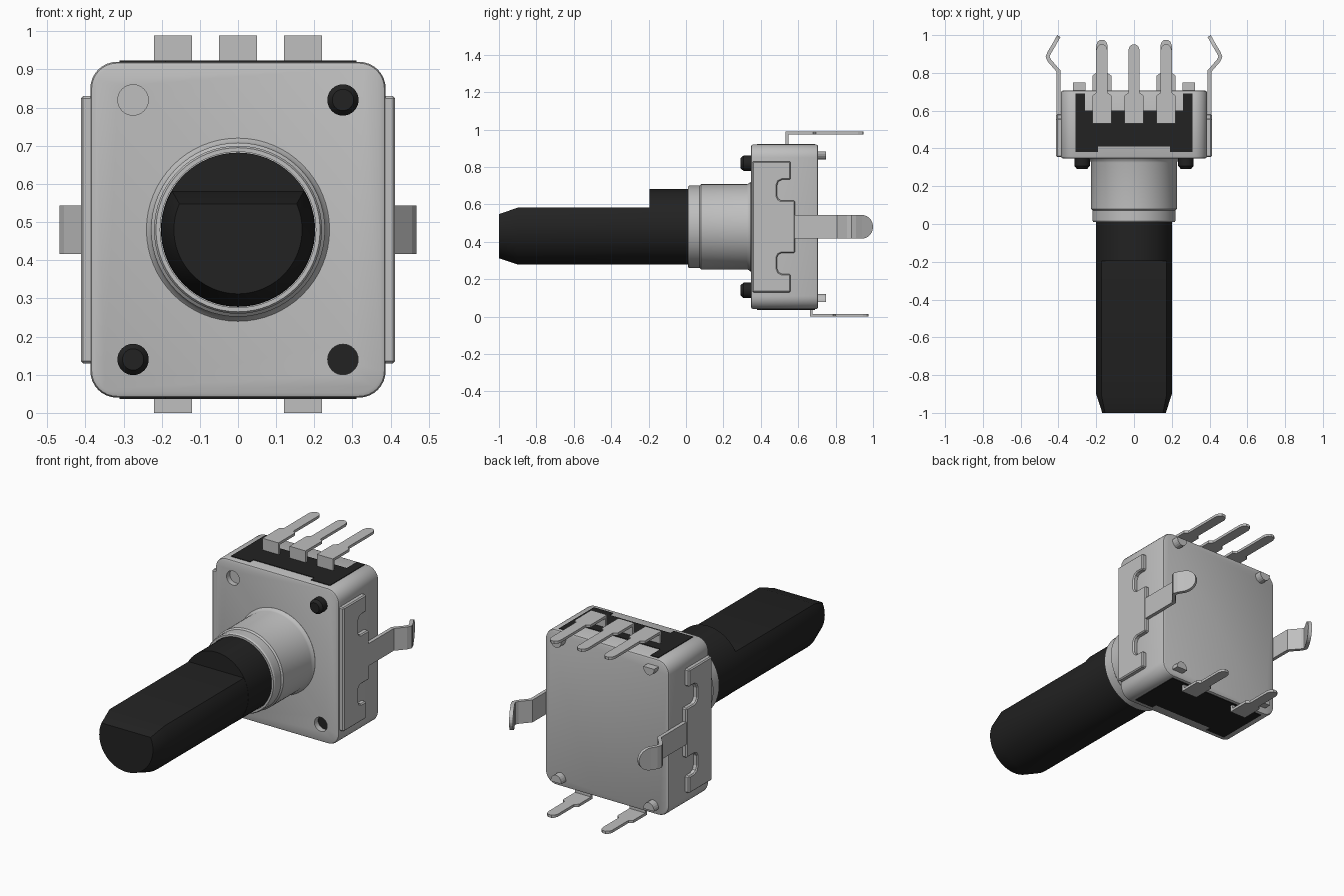
import bpy, bmesh
from math import sin, cos, asin, pi, sqrt

old = bpy.data.objects.get("Cube")
if old:
    bpy.data.objects.remove(old, do_unlink=True)


def material(name, value):
    m = bpy.data.materials.new(name)
    m.use_nodes = True
    col = (value, value, value, 1)
    m.diffuse_color = col
    m.node_tree.nodes["Principled BSDF"].inputs["Base Color"].default_value = col
    return m


METAL = material("grey metal", 0.52)
BLACK = material("black plastic", 0.016)
CZ = 0.48          # height of the shaft axis


def finish(name, bm, mat):
    bmesh.ops.recalc_face_normals(bm, faces=bm.faces)
    me = bpy.data.meshes.new(name)
    bm.to_mesh(me)
    bm.free()
    me.materials.append(mat)
    ob = bpy.data.objects.new(name, me)
    bpy.context.collection.objects.link(ob)
    return ob


def smooth(ob):
    bpy.ops.object.select_all(action='DESELECT')
    ob.select_set(True)
    bpy.context.view_layer.objects.active = ob
    bpy.ops.object.shade_smooth_by_angle(angle=0.55)


def loft(name, rings, mat, caps=True):
    """Skin a list of closed rings that have equal point counts."""
    bm = bmesh.new()
    vs = [[bm.verts.new(p) for p in r] for r in rings]
    n = len(rings[0])
    for a, b in zip(vs, vs[1:]):
        for i in range(n):
            j = (i + 1) % n
            bm.faces.new((a[i], a[j], b[j], b[i]))
    if caps:
        bm.faces.new(vs[0])
        bm.faces.new(vs[-1])
    return finish(name, bm, mat)


def prism(name, pts, axis, a, b, mat):
    """Extrude a 2D outline between a and b along an axis."""
    place = {'x': lambda u, v, t: (t, u, v),
             'y': lambda u, v, t: (u, t, v),
             'z': lambda u, v, t: (u, v, t)}[axis]
    return loft(name, [[place(u, v, t) for u, v in pts] for t in (a, b)], mat)


def turned(name, profile, mat, x=0, z=CZ, n=64, caps=True):
    """Turn a (y, radius) profile about an axis parallel to y."""
    rings = [[(x + r * cos(2 * pi * i / n), y, z + r * sin(2 * pi * i / n))
              for i in range(n)] for y, r in profile]
    ob = loft(name, rings, mat, caps)
    smooth(ob)
    return ob


def ribbon(name, path, place, thickness):
    """Bent sheet strip: path of (y, offset, half width)."""
    bm = bmesh.new()
    rows = [[bm.verts.new(place(y, o, s * w)) for s in (-1, 1)] for y, o, w in path]
    for a, b in zip(rows, rows[1:]):
        bm.faces.new((a[0], a[1], b[1], b[0]))
    ob = finish(name, bm, METAL)
    mod = ob.modifiers.new("thickness", 'SOLIDIFY')
    mod.thickness = thickness
    mod.offset = 0
    mod.use_even_offset = True
    return ob


def apply_modifiers(ob):
    bpy.context.view_layer.update()
    ev = ob.evaluated_get(bpy.context.evaluated_depsgraph_get())
    me = bpy.data.meshes.new_from_object(ev)
    ob.modifiers.clear()
    ob.data = me


# Housing: rounded square block with softened rims
R = 0.07
outline = []
for k, (sx, sz) in enumerate([(1, 1), (-1, 1), (-1, -1), (1, -1)]):
    for i in range(9):
        a = (k + i / 8) * pi / 2
        outline.append((sx * (0.387 - R) + R * cos(a), CZ + sz * (0.44 - R) + R * sin(a)))
housing = prism("housing", outline, 'y', 0.347, 0.707, METAL)
bev = housing.modifiers.new("rim", 'BEVEL')
bev.width = 0.012
bev.segments = 2
bev.limit_method = 'ANGLE'
bev.angle_limit = 0.8
apply_modifiers(housing)

# Front rivet holes, one with a black floor
for x, z, depth in ((-0.275, 0.82, 0.03), (0.275, 0.14, 0.04)):
    cutter = turned("hole_cutter", [(0.3, 0.04), (0.347 + depth, 0.04)], METAL, x, z, 32)
    cut = housing.modifiers.new("hole", 'BOOLEAN')
    cut.operation = 'DIFFERENCE'
    cut.solver = 'EXACT'
    cut.object = cutter
    apply_modifiers(housing)
    bpy.data.objects.remove(cutter, do_unlink=True)
smooth(housing)
turned("hole_floor", [(0.38, 0.04), (0.388, 0.04)], BLACK, 0.275, 0.14, 32)

# Black front pegs
for name, x, z in (("upper_peg", 0.275, 0.82), ("lower_peg", -0.275, 0.14)):
    turned(name, [(0.292, 0.028), (0.308, 0.041), (0.36, 0.041)], BLACK, x, z, 32)

# Half-round lugs on the back corners
for sx in (-1, 1):
    for sz in (-1, 1):
        arc = [(sx * 0.29 + 0.034 * cos(pi * i / 10),
                CZ + sz * (0.402 - 0.042 * sin(pi * i / 10))) for i in range(11)]
        prism("back_lug", arc, 'y', 0.70, 0.748, METAL)

# Bushing with a small fillet at its root, hollow at the front
turned("bushing", [(0.36, 0.24), (0.346, 0.24), (0.335, 0.231), (0.325, 0.228),
                   (0.08, 0.228), (0.072, 0.22), (0.018, 0.22), (0.01, 0.215),
                   (0.01, 0.204), (0.1, 0.204)], METAL, caps=False)

# Shaft: round collar and flatted, chamfered stem
turned("shaft_collar", [(-0.195, 0.202), (0.1, 0.202)], BLACK)


def d_ring(y, r, flat, n=56):
    a = asin(flat / r)
    sweep = pi + 2 * a
    return [(r * cos(a - sweep * i / n), y, CZ + r * sin(a - sweep * i / n))
            for i in range(n + 1)]


stem = loft("shaft_stem", [d_ring(-1, 0.168, 0.068), d_ring(-0.9, 0.201, 0.102),
                           d_ring(-0.19, 0.201, 0.102)], BLACK)
smooth(stem)

# Black insulator showing through the top and the bottom
top_shape = [(-0.31, 0.38), (-0.19, 0.38), (-0.19, 0.41), (0.19, 0.41), (0.19, 0.38),
             (0.31, 0.38), (0.31, 0.69), (0.26, 0.69), (0.26, 0.6), (-0.26, 0.6),
             (-0.26, 0.69), (-0.31, 0.69)]
prism("top_insulator", top_shape, 'z', 0.915, 0.9235, BLACK)
bottom_shape = top_shape[:7] + top_shape[-1:]
prism("bottom_insulator", bottom_shape, 'z', 0.0365, 0.045, BLACK)


# Contact pins
def pin(name, x, y0, z0, z1, shoulder, end):
    path = [(y0, z0, 0.05), (y0, z1, 0.05), (shoulder, z1, 0.05),
            (shoulder + 0.015, z1, 0.03), (end - 0.03, z1, 0.03),
            (end - 0.01, z1, 0.023), (end, z1, 0.01)]
    ribbon(name, path, lambda y, o, w: (x + w, y, o), 0.015)


for x in (-0.17, 0, 0.17):
    pin("top_pin", x, 0.54, 0.9, 0.982, 0.68, 0.95)
for x in (-0.17, 0.17):
    pin("bottom_pin", x, 0.67, 0.06, 0.0075, 0.785, 0.975)

# Side plates with hooked notches, and the bent mounting tabs
half = [(0.355, 0.35), (0.56, 0.35), (0.56, 0.253), (0.515, 0.253), (0.495, 0.243),
        (0.486, 0.22), (0.486, 0.165), (0.495, 0.148), (0.51, 0.14), (0.583, 0.14),
        (0.583, 0.062)]
plate = [(y, CZ + h) for y, h in half] + [(y, CZ - h) for y, h in reversed(half)]
tab_path = [(0.57, 0.4, 0.063), (0.81, 0.4, 0.063), (0.865, 0.448, 0.063),
            (0.885, 0.457, 0.063), (0.905, 0.45, 0.063), (0.936, 0.431, 0.063)]
for i in range(1, 8):
    t = sin(i / 7 * pi / 2 * 0.97)
    tab_path.append((0.936 + 0.059 * t, 0.431 - 0.033 * t, 0.063 * sqrt(1 - t * t)))
for side, s in (("left", 1), ("right", -1)):
    p = prism(side + "_side_plate", plate, 'x', s * 0.37, s * 0.412, METAL)
    b = p.modifiers.new("soft_edge", 'BEVEL')
    b.width = 0.006
    b.limit_method = 'ANGLE'
    b.angle_limit = 0.9
    ribbon(side + "_mounting_tab", tab_path,
           lambda y, o, w, s=s: (s * o, y, CZ + w), 0.02)
